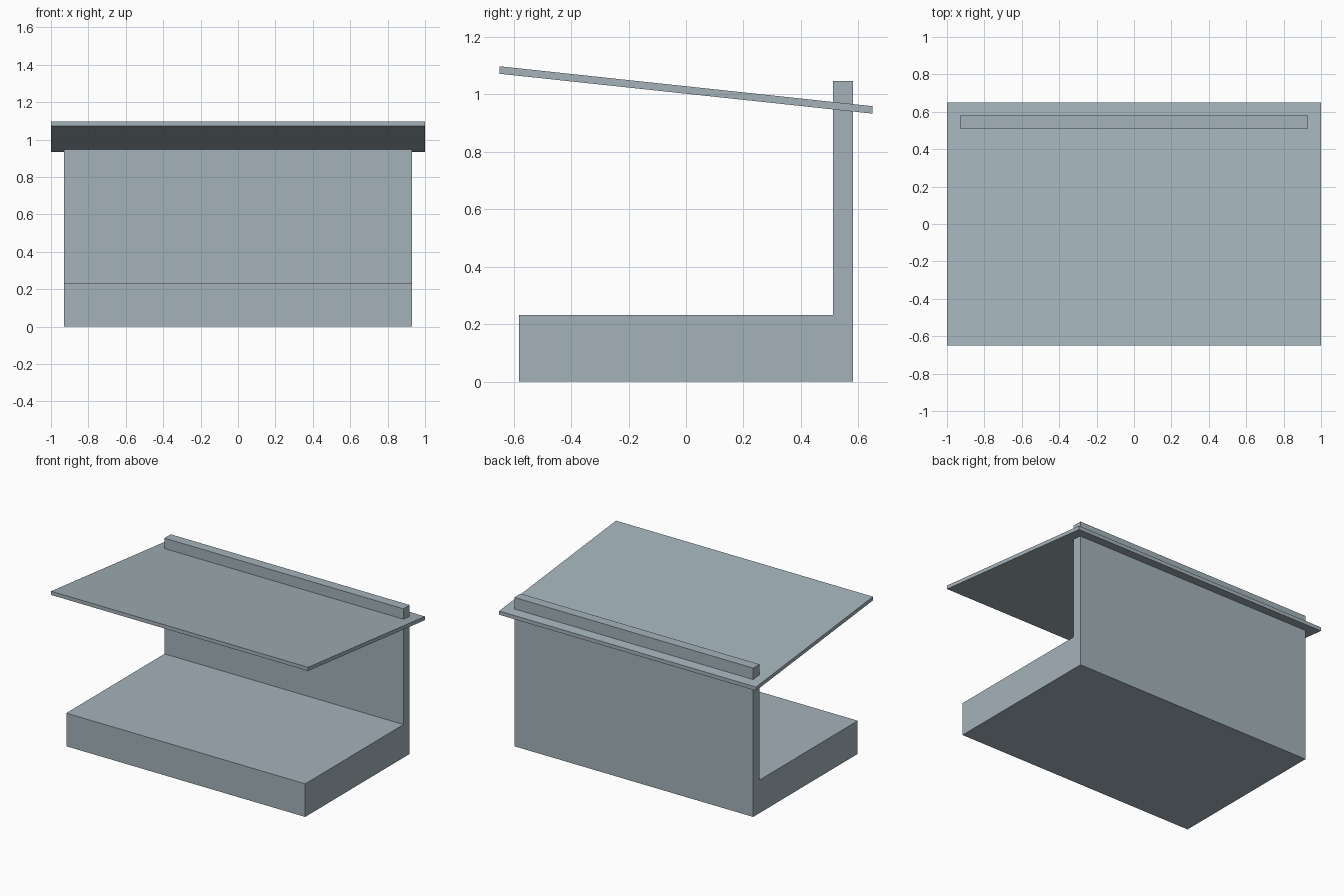
import bpy, bmesh

if "Cube" in bpy.data.objects:
    bpy.data.objects.remove(bpy.data.objects["Cube"])

paint = bpy.data.materials.new("blue_grey")
paint.diffuse_color = (0.37, 0.45, 0.49, 1.0)
paint.use_nodes = True
paint.node_tree.nodes["Principled BSDF"].inputs["Base Color"].default_value = paint.diffuse_color


def extrude_profile(name, profile, half_width):
    """Extrude a closed (y, z) side profile symmetrically along x."""
    bm = bmesh.new()
    face = bm.faces.new([bm.verts.new((-half_width, y, z)) for y, z in profile])
    result = bmesh.ops.extrude_face_region(bm, geom=[face])
    verts = [g for g in result["geom"] if isinstance(g, bmesh.types.BMVert)]
    bmesh.ops.translate(bm, verts=verts, vec=(2 * half_width, 0, 0))
    bmesh.ops.recalc_face_normals(bm, faces=bm.faces)
    mesh = bpy.data.meshes.new(name)
    bm.to_mesh(mesh)
    bm.free()
    mesh.materials.append(paint)
    obj = bpy.data.objects.new(name, mesh)
    bpy.context.collection.objects.link(obj)
    return obj


# Thick base slab with the rear wall rising from it as one L-shaped body
extrude_profile("base_and_back_wall", [
    (-0.581, 0), (0.581, 0), (0.581, 1.047),
    (0.511, 1.047), (0.511, 0.233), (-0.581, 0.233)], 0.93)

# Thin sloping roof, high at the front, pierced by the wall top
extrude_profile("sloping_roof", [
    (-0.65, 1.072), (0.65, 0.933), (0.65, 0.959), (-0.65, 1.098)], 1.0)
